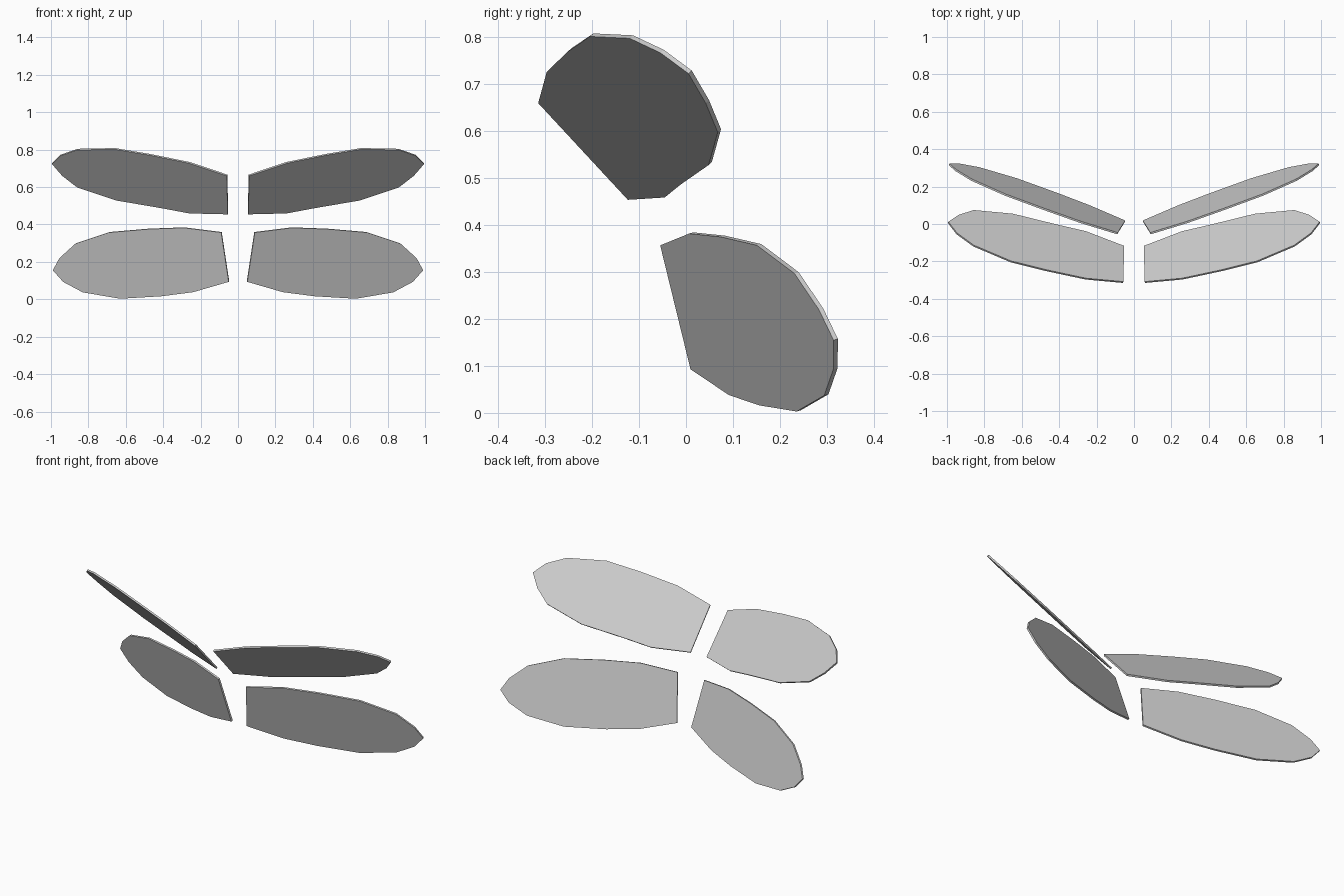
import bpy
from mathutils import Vector

if "Cube" in bpy.data.objects:
    bpy.data.objects.remove(bpy.data.objects["Cube"])

THICKNESS = 0.01


def wing(name, outline, plane_point, normal):
    """Flat wing: front-view (x, z) outline laid on a tilted plane, thickened, mirrored."""
    n = Vector(normal).normalized()
    p = Vector(plane_point)
    verts = [(x, p.y - (n.x * (x - p.x) + n.z * (z - p.z)) / n.y, z) for x, z in outline]
    mesh = bpy.data.meshes.new(name)
    mesh.from_pydata(verts, [], [list(reversed(range(len(verts))))])
    mesh.update()
    obj = bpy.data.objects.new(name, mesh)
    bpy.context.collection.objects.link(obj)

    solid = obj.modifiers.new("thickness", "SOLIDIFY")
    solid.thickness = THICKNESS
    solid.offset = -1
    mirror = obj.modifiers.new("other_side", "MIRROR")
    mirror.use_axis[0] = True
    mirror.use_mirror_merge = False
    return obj


# Upper pair of wings, leaning forward at the top of the root
upper = [(0.06, 0.66), (0.26, 0.727), (0.47, 0.77), (0.66, 0.802), (0.86, 0.798),
         (0.95, 0.767), (0.995, 0.723), (0.94, 0.66), (0.86, 0.598), (0.65, 0.528),
         (0.41, 0.487), (0.26, 0.459), (0.055, 0.454)]
wing("upper_wings", upper, (0.06, -0.315, 0.66), (0.284, -0.70, -0.656))

# Lower pair of wings, swept back and steeper
lower = [(0.09, 0.357), (0.29, 0.382), (0.48, 0.375), (0.69, 0.357), (0.87, 0.297),
         (0.955, 0.22), (0.99, 0.155), (0.935, 0.093), (0.83, 0.037), (0.63, 0.003),
         (0.41, 0.016), (0.24, 0.038), (0.05, 0.093)]
wing("lower_wings", lower, (0.09, -0.055, 0.357), (0.313, -0.91, -0.27))
